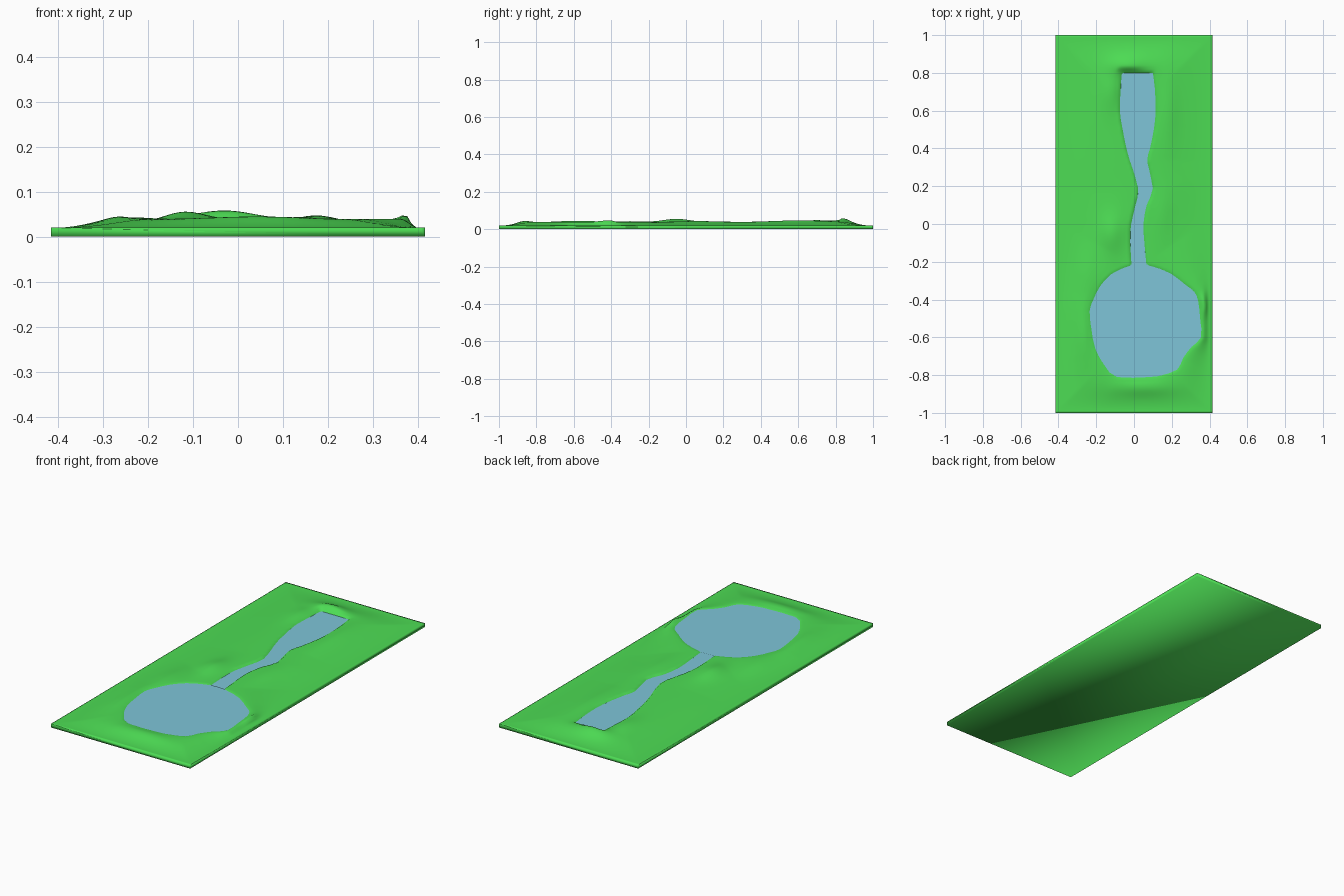
import bpy
import bmesh
import math

cube = bpy.data.objects.get("Cube")
if cube:
    bpy.data.objects.remove(cube)

HALF_X, HALF_Y, SLAB = 0.415, 1.0, 0.02
LAKE_Z, RIVER_Z = 0.037, 0.033


def material(name, rgb):
    mat = bpy.data.materials.new(name)
    mat.use_nodes = True
    mat.diffuse_color = (*rgb, 1)
    bsdf = mat.node_tree.nodes["Principled BSDF"]
    bsdf.inputs["Base Color"].default_value = (*rgb, 1)
    bsdf.inputs["Roughness"].default_value = 0.8
    return mat


def add_object(name, bm, mat):
    mesh = bpy.data.meshes.new(name)
    bm.normal_update()
    bm.to_mesh(mesh)
    bm.free()
    mesh.materials.append(mat)
    obj = bpy.data.objects.new(name, mesh)
    bpy.context.collection.objects.link(obj)
    return obj


def refine(rows, closed):
    """Insert a smooth midpoint between each pair of neighbours."""
    n, out = len(rows), []
    for i in range(n):
        out.append(rows[i])
        if closed or i < n - 1:
            ids = [i - 1, i, i + 1, i + 2]
            ids = [k % n if closed else min(max(k, 0), n - 1) for k in ids]
            a, b, c, d = (rows[k] for k in ids)
            out.append(tuple((9 * (q + r) - p - s) / 16 for p, q, r, s in zip(a, b, c, d)))
    return out


def signed_distance(x, y, poly):
    """Distance to an outline, negative inside."""
    best, inside = 9.0, False
    ax, ay = poly[-1]
    for bx, by in poly:
        ex, ey, px, py = bx - ax, by - ay, x - ax, y - ay
        t = min(1, max(0, (px * ex + py * ey) / (ex * ex + ey * ey)))
        best = min(best, (px - t * ex) ** 2 + (py - t * ey) ** 2)
        if (ay > y) != (by > y) and x < ax + ex * (y - ay) / ey:
            inside = not inside
        ax, ay = bx, by
    return -math.sqrt(best) if inside else math.sqrt(best)


def smooth(t):
    t = min(1, max(0, t))
    return t * t * (3 - 2 * t)


# Lake shoreline
lake = refine([
    (0, -.22), (.08, -.22), (.19, -.26), (.27, -.32), (.32, -.36), (.34, -.41),
    (.35, -.5), (.355, -.6), (.305, -.65), (.26, -.71), (.23, -.77), (.15, -.8),
    (.08, -.81), (-.09, -.81), (-.155, -.75), (-.205, -.66), (-.225, -.56),
    (-.235, -.46), (-.215, -.4), (-.18, -.33), (-.12, -.265), (-.035, -.225)], True)

# River banks as rows of y, left x, right x
banks = refine([
    (.8, -.065, .1), (.72, -.07, .11), (.6, -.075, .115), (.5, -.06, .105),
    (.4, -.04, .085), (.33, -.02, .07), (.19, .022, .1), (.1, .008, .067),
    (0, -.015, .05), (-.1, -.02, .055), (-.26, -.01, .07)], False)


def river_outline(grow):
    rows = [(y + (grow if i == 0 else 0), a - grow, b + grow)
            for i, (y, a, b) in enumerate(banks)]
    return [(a, y) for y, a, b in rows] + [(b, y) for y, a, b in reversed(rows)]


river = river_outline(0)

# Low mounds: x, y, height, x radius, y radius
mounds = [
    (-.03, .84, .019, .09, .05), (-.12, -.05, .017, .06, .1),
    (-.13, .7, .009, .05, .1), (.18, .6, .008, .05, .2),
    (.37, -.43, .02, .02, .06), (-.25, -.25, .006, .05, .12),
    (.05, -.87, .007, .15, .04), (.15, .05, .005, .05, .12),
    (-.27, -.6, .006, .04, .15)]


def ground_height(x, y):
    d_lake, d_river = signed_distance(x, y, lake), signed_distance(x, y, river)
    shore = max(0, min(d_lake, d_river))
    edge = max(0, min(HALF_X - abs(x), HALF_Y - abs(y)) - .015)
    land = SLAB + .0195 * smooth(1.15 * edge / (edge + shore + 1e-6))
    for cx, cy, h, rx, ry in mounds:
        bump = h * math.exp(-((x - cx) / rx) ** 2 - ((y - cy) / ry) ** 2)
        land += bump * smooth(shore / .035) * smooth(edge / .03)
    # carve the water beds
    if edge > 0:
        land = min(land, LAKE_Z + .4 * max(d_lake, -.02), RIVER_Z + .8 * max(d_river, -.01))
    return land


# Ground: sculpted top sheet closed into a thin slab
grass = material("grass green", (.074, .72, .089))
water = material("water blue", (.21, .56, .69))
bm = bmesh.new()
bmesh.ops.create_grid(bm, x_segments=84, y_segments=200, size=1)
for v in bm.verts:
    v.co.x *= HALF_X
    v.co.z = ground_height(v.co.x, v.co.y)

top = list(bm.verts)
corners = [(-HALF_X, -HALF_Y), (HALF_X, -HALF_Y), (HALF_X, HALF_Y), (-HALF_X, HALF_Y)]
base = [bm.verts.new((x, y, 0)) for x, y in corners]
for i in range(4):
    p, q = base[i], base[(i + 1) % 4]
    axis = 0 if i % 2 == 0 else 1
    fixed = 1 - axis
    rim = [v for v in top if abs(v.co[fixed] - p.co[fixed]) < 1e-4]
    rim.sort(key=lambda v: v.co[axis], reverse=q.co[axis] > p.co[axis])
    bm.faces.new([p, q] + rim)
bm.faces.new(base[::-1])
for f in bm.faces:
    f.smooth = True
add_object("ground", bm, grass)


# Water sheets, tucked slightly under the banks
def water_sheet(name, outline, z):
    sheet = bmesh.new()
    face = sheet.faces.new([sheet.verts.new((x, y, z)) for x, y in outline])
    face.normal_update()
    if face.normal.z < 0:
        face.normal_flip()
    bmesh.ops.triangulate(sheet, faces=[face])
    add_object(name, sheet, water)


cx, cy = .06, -.52
water_sheet("lake", [(cx + (x - cx) * 1.015, cy + (y - cy) * 1.015) for x, y in lake], LAKE_Z)
water_sheet("river", river_outline(.004), RIVER_Z)
